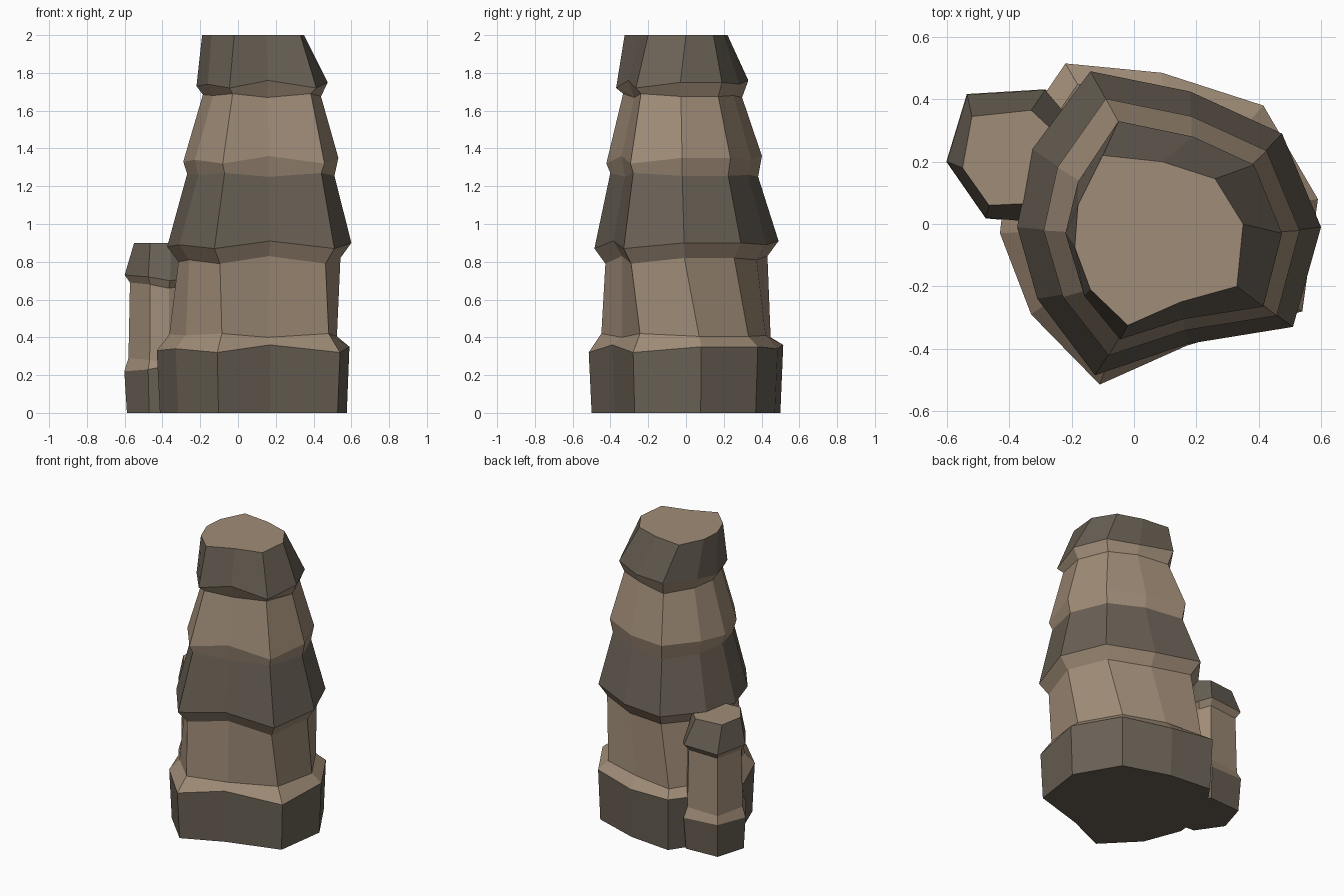
import bpy
import bmesh

cube = bpy.data.objects.get("Cube")
if cube:
    bpy.data.objects.remove(cube, do_unlink=True)


def make_material(name, colour):
    mat = bpy.data.materials.new(name)
    mat.use_nodes = True
    mat.diffuse_color = (*colour, 1)
    mat.node_tree.nodes["Principled BSDF"].inputs["Base Color"].default_value = (*colour, 1)
    return mat


LIGHT, DARK = 0, 1
materials = [make_material("light sandstone", (0.35, 0.262, 0.185)),
             make_material("dark stone", (0.142, 0.118, 0.09))]


def scaled(outline, factor, centre):
    """Shrink or grow an outline about a centre point."""
    return [tuple(c + (v - c) * factor for v, c in zip(p, centre)) for p in outline]


def blend(a, b, t):
    """Outline part of the way from a to b."""
    return [tuple(u + (v - u) * t for u, v in zip(p, q)) for p, q in zip(a, b)]


def ring(outline, height, wobble=None):
    """Lift an outline to a height, with a small rise or fall at each corner."""
    wobble = wobble or [0] * len(outline)
    return [(x, y, height + w) for (x, y), w in zip(outline, wobble)]


def build_rock(name, rings, band_colours):
    """Skin a stack of rings, one colour per band, with flat ends."""
    bm = bmesh.new()
    loops = [[bm.verts.new(p) for p in r] for r in rings]
    count = len(loops[0])
    for low, high, colour in zip(loops, loops[1:], band_colours):
        for i in range(count):
            j = (i + 1) % count
            bm.faces.new((low[i], low[j], high[j], high[i])).material_index = colour
    bm.faces.new(loops[0]).material_index = DARK
    bm.faces.new(loops[-1]).material_index = LIGHT
    bmesh.ops.recalc_face_normals(bm, faces=bm.faces)
    mesh = bpy.data.meshes.new(name)
    bm.to_mesh(mesh)
    bm.free()
    for mat in materials:
        mesh.materials.append(mat)
    obj = bpy.data.objects.new(name, mesh)
    bpy.context.collection.objects.link(obj)
    return obj


# Tall pillar: outlines run clockwise from the back corner
cap = [(-.1, .22), (.09, .2), (.26, .145), (.35, 0), (.33, -.2),
       (.15, -.25), (-.02, -.325), (-.14, -.21), (-.19, -.075), (-.18, .06)]
collar = [(-.05, .33), (.19, .28), (.385, .19), (.475, -.03), (.415, -.265),
          (.16, -.305), (-.045, -.37), (-.16, -.23), (-.22, -.03), (-.18, .135)]
skirt = [(-.14, .49), (.18, .425), (.475, .29), (.6, -.01), (.51, -.33),
         (.17, -.385), (-.125, -.485), (-.31, -.24), (-.375, -.01), (-.325, .24)]
base = [(-.22, .515), (.09, .485), (.415, .38), (.59, .08), (.54, -.28),
        (.17, -.39), (-.11, -.515), (-.33, -.29), (-.43, -.03), (-.4, .25)]
bulge = blend(collar, skirt, .45)
axis = (.12, 0)
wobble = [.02, 0, .01, .01, -.02, .02, -.02, 0, -.01, .01]
dip = [-w * .5 for w in wobble]

build_rock("rock_pillar", [
    ring(scaled(base, .97, axis), 0),
    ring(base, .34, wobble),
    ring(scaled(base, .87, (.08, 0)), .41, dip),
    ring(scaled(skirt, .88, axis), .81, wobble),
    ring(skirt, .89, wobble),
    ring(scaled(bulge, .95, axis), 1.26, dip),
    ring(bulge, 1.34, wobble),
    ring(scaled(collar, .9, axis), 1.68, dip),
    ring(collar, 1.74, wobble),
    ring(cap, 2),
], [DARK, LIGHT, LIGHT, LIGHT, DARK, LIGHT, LIGHT, LIGHT, DARK])

# Small rock leaning on the back right of the pillar
small_cap = [(-.52, .345), (-.33, .365), (-.26, .3), (-.24, .12),
             (-.355, .065), (-.465, .06), (-.55, .18)]
small_lip = [(-.535, .415), (-.285, .43), (-.23, .365), (-.2, .1),
             (-.36, .01), (-.475, .02), (-.6, .2)]
small_axis = (-.4, .21)
small_wobble = [0, .01, -.01, 0, -.02, 0, .01]

build_rock("small_rock", [
    ring(scaled(small_lip, .94, small_axis), 0),
    ring(scaled(small_lip, 1.01, small_axis), .23, [-w for w in small_wobble]),
    ring(scaled(small_lip, .9, small_axis), .28, small_wobble),
    ring(scaled(small_lip, .86, small_axis), .68, small_wobble),
    ring(small_lip, .72, small_wobble),
    ring(small_cap, .9),
], [DARK, LIGHT, LIGHT, LIGHT, DARK])
